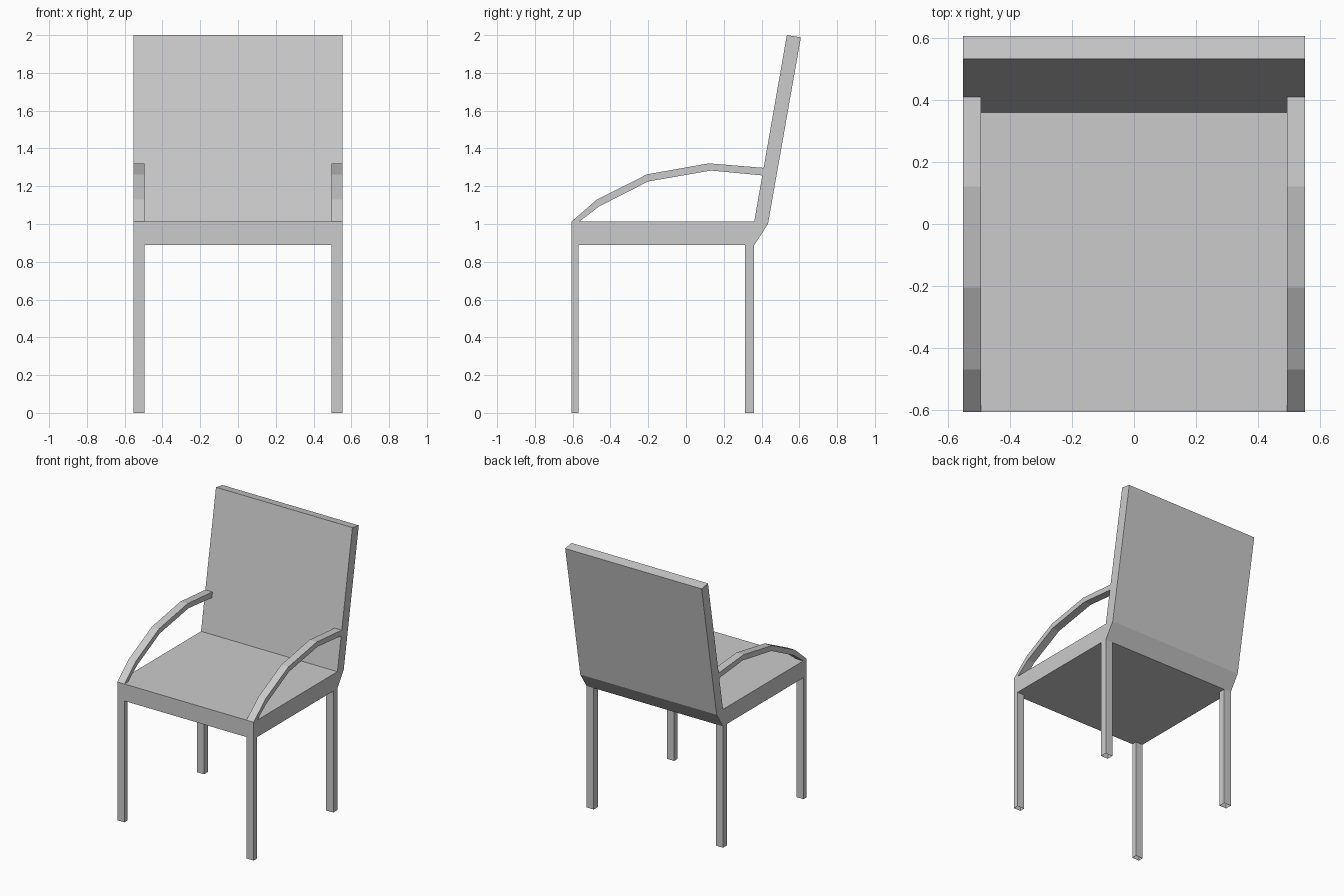
import bpy, bmesh

if "Cube" in bpy.data.objects:
    bpy.data.objects.remove(bpy.data.objects["Cube"])

HALF_W = 0.552   # half width of the chair
BAR_W = 0.058    # width of legs and arms


def extrude_profile(name, profile, x0, x1):
    """Extrude a (y, z) side profile from x0 to x1."""
    bm = bmesh.new()
    face = bm.faces.new([bm.verts.new((x0, y, z)) for y, z in profile])
    ext = bmesh.ops.extrude_face_region(bm, geom=[face], use_keep_orig=True)
    moved = [g for g in ext["geom"] if isinstance(g, bmesh.types.BMVert)]
    bmesh.ops.translate(bm, verts=moved, vec=(x1 - x0, 0, 0))
    bmesh.ops.recalc_face_normals(bm, faces=bm.faces)
    return finish(name, bm)


def finish(name, bm):
    mesh = bpy.data.meshes.new(name)
    bm.to_mesh(mesh)
    bm.free()
    obj = bpy.data.objects.new(name, mesh)
    bpy.context.collection.objects.link(obj)
    return obj


def mirror_x(obj):
    obj.modifiers.new("mirror", "MIRROR").use_mirror_merge = False


def leg(name, y0, y1, top):
    """Square tube, open at both ends, mirrored to the other side."""
    bm = bmesh.new()
    x0, x1 = HALF_W - BAR_W, HALF_W
    corners = [(x0, y0), (x1, y0), (x1, y1), (x0, y1)]
    low = [bm.verts.new((x, y, 0)) for x, y in corners]
    high = [bm.verts.new((x, y, top)) for x, y in corners]
    for i in range(4):
        j = (i + 1) % 4
        bm.faces.new((low[i], low[j], high[j], high[i]))
    mirror_x(finish(name, bm))


# Seat and leaning back as one bent slab
extrude_profile("seat_and_back", [
    (-0.607, 0.888), (0.361, 0.888), (0.434, 1.0), (0.608, 1.988),
    (0.534, 2.0), (0.361, 1.012), (-0.607, 1.012)], -HALF_W, HALF_W)

# Legs
leg("front_legs", -0.607, -0.569, 0.888)
leg("rear_legs", 0.313, 0.361, 0.888)

# Arched armrests
arm = extrude_profile("armrests", [
    (-0.607, 1.012), (-0.471, 1.130), (-0.206, 1.263), (0.122, 1.321),
    (0.412, 1.297), (0.405, 1.257), (0.132, 1.283), (-0.201, 1.225),
    (-0.460, 1.093), (-0.566, 1.012)], HALF_W - BAR_W, HALF_W)
mirror_x(arm)
